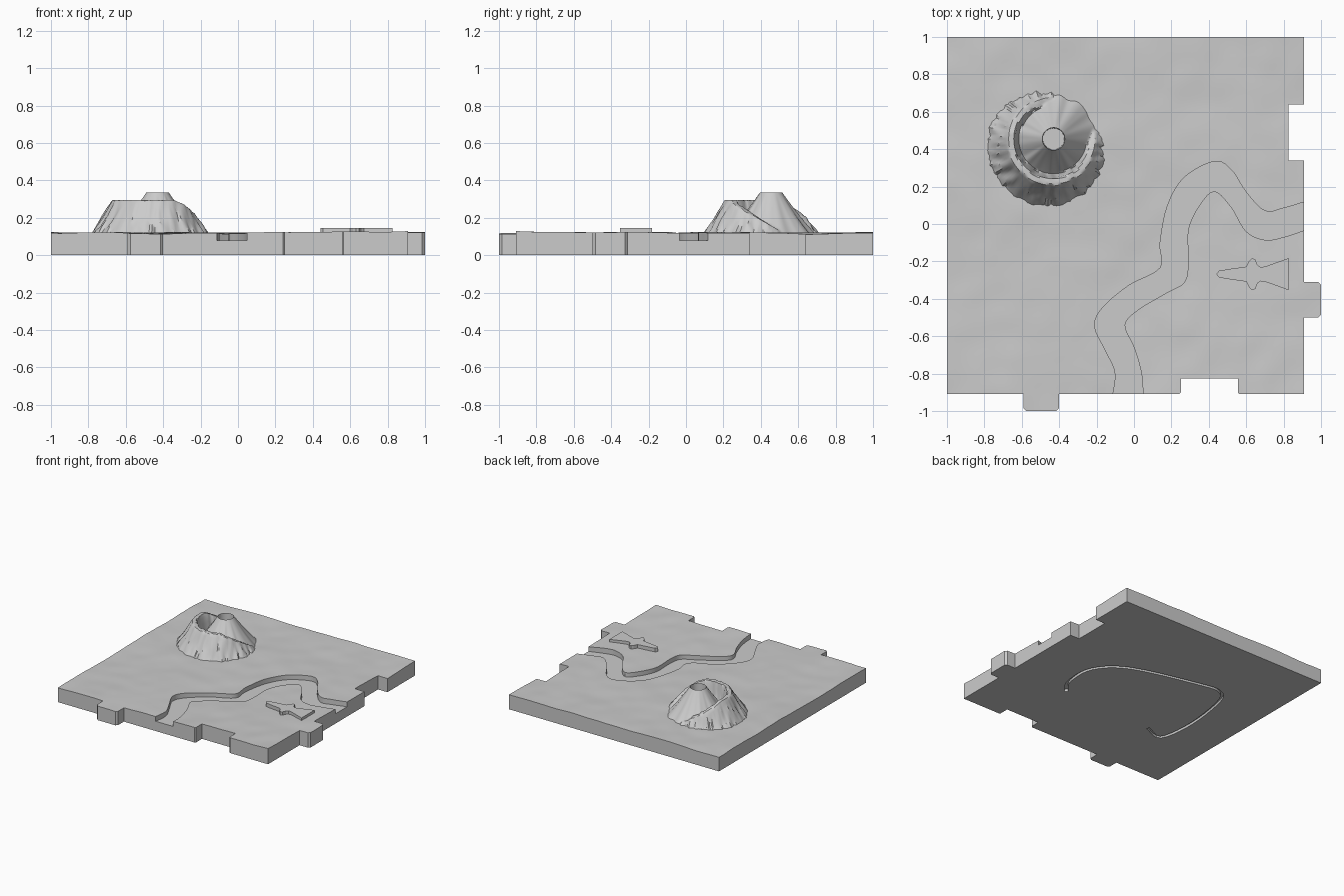
import bpy, bmesh, math
from mathutils import Vector, noise

cube = bpy.data.objects.get("Cube")
if cube:
    bpy.data.objects.remove(cube)

stone = bpy.data.materials.new("light grey stone")
stone.use_nodes = True
GREY = (0.6, 0.6, 0.6, 1)
stone.diffuse_color = GREY
stone.node_tree.nodes["Principled BSDF"].inputs["Base Color"].default_value = GREY


def add_object(name, bm):
    bmesh.ops.recalc_face_normals(bm, faces=bm.faces)
    mesh = bpy.data.meshes.new(name)
    bm.to_mesh(mesh)
    bm.free()
    mesh.materials.append(stone)
    obj = bpy.data.objects.new(name, mesh)
    bpy.context.collection.objects.link(obj)
    return obj


def prism(name, outline, z0, z1):
    bm = bmesh.new()
    face = bm.faces.new([bm.verts.new((x, y, z0)) for x, y in outline])
    new = bmesh.ops.extrude_face_region(bm, geom=[face])["geom"]
    bmesh.ops.translate(bm, verts=[v for v in new if isinstance(v, bmesh.types.BMVert)],
                        vec=(0, 0, z1 - z0))
    return add_object(name, bm)


def smooth_path(pts, steps=5):
    """Catmull-Rom curve through the points."""
    p = [Vector(q) for q in pts]
    p = [2 * p[0] - p[1]] + p + [2 * p[-1] - p[-2]]
    out = []
    for a, b, c, d in zip(p, p[1:], p[2:], p[3:]):
        for i in range(steps):
            t = i / steps
            out.append(b + (c - a) * t / 2 + (a - 2.5 * b + 2 * c - d / 2) * t * t
                       + (1.5 * b - 1.5 * c + d / 2 - a / 2) * t ** 3)
    return out + [p[-2]]


def boolean(obj, cutter, operation):
    mod = obj.modifiers.new(operation.lower(), 'BOOLEAN')
    mod.operation, mod.object, mod.solver = operation, cutter, 'EXACT'
    bpy.context.view_layer.objects.active = obj
    bpy.ops.object.modifier_apply(modifier=mod.name)
    bpy.data.objects.remove(cutter)


def smooth(obj, degrees):
    bpy.ops.object.select_all(action='DESELECT')
    obj.select_set(True)
    bpy.context.view_layer.objects.active = obj
    bpy.ops.object.shade_smooth_by_angle(angle=math.radians(degrees))


def ground(x, y):
    roll = noise.noise((x * 3, y * 3, 0.4)) + 0.5 * noise.noise((x * 7, y * 7, 2.1))
    rise = 0.008 * max(0, x) * max(0, -y + 0.3)
    return 0.118 + 0.007 * roll + rise


# Rolling terrain slab
bm = bmesh.new()
bmesh.ops.create_grid(bm, x_segments=80, y_segments=80, size=1.03)
for v in bm.verts:
    v.co.z = ground(v.co.x, v.co.y)
top = bm.faces[:]
low = bmesh.ops.extrude_face_region(bm, geom=top, use_keep_orig=True)["geom"]
for v in low:
    if isinstance(v, bmesh.types.BMVert):
        v.co.z = 0
tile = add_object("terrain_tile", bm)

# Interlocking outline with two tabs and two notches
outline = [(-1, 1), (-1, -0.91), (-0.59, -0.91), (-0.59, -0.985), (-0.575, -1), (-0.415, -1),
           (-0.4, -0.985), (-0.4, -0.91), (0.24, -0.91), (0.25, -0.9), (0.25, -0.825),
           (0.555, -0.825), (0.555, -0.9), (0.565, -0.91), (0.91, -0.91), (0.91, -0.5),
           (0.985, -0.5), (1, -0.485), (1, -0.325), (0.985, -0.31), (0.91, -0.31),
           (0.91, 0.34), (0.825, 0.34), (0.825, 0.64), (0.91, 0.64), (0.91, 1)]
boolean(tile, prism("outline_cutter", outline, -0.1, 0.3), 'INTERSECT')

# River channel
north_bank = [(-0.12, -0.95), (-0.1, -0.8), (-0.15, -0.68), (-0.21, -0.55), (-0.17, -0.45),
              (-0.03, -0.33), (0.14, -0.235), (0.14, -0.1), (0.18, 0.1), (0.27, 0.25),
              (0.43, 0.335), (0.52, 0.29), (0.6, 0.17), (0.7, 0.07), (0.8, 0.085), (0.95, 0.13)]
south_bank = [(0.05, -0.95), (0.04, -0.8), (0, -0.66), (-0.05, -0.54), (0.02, -0.46),
              (0.17, -0.37), (0.27, -0.31), (0.29, -0.2), (0.29, -0.03), (0.35, 0.1),
              (0.43, 0.175), (0.52, 0.09), (0.6, -0.04), (0.7, -0.085), (0.8, -0.07), (0.95, -0.02)]
river = smooth_path(north_bank) + smooth_path(south_bank)[::-1]
boolean(tile, prism("river_cutter", river, 0.08, 0.3), 'DIFFERENCE')

# Thin hooked groove in the underside
line = smooth_path([(0.39, -0.33), (0.47, -0.2), (0.46, 0.05), (0.24, 0.25), (-0.32, 0.4),
                    (-0.5, 0.41), (-0.59, 0.29), (-0.645, -0.1), (-0.6, -0.4), (-0.44, -0.36)])
left, right = [], []
for i, p in enumerate(line):
    d = (line[min(i + 1, len(line) - 1)] - line[max(i - 1, 0)]).normalized()
    side = Vector((-d.y, d.x)) * 0.012
    left.append(p + side)
    right.append(p - side)
boolean(tile, prism("groove_cutter", left + right[::-1], -0.05, 0.02), 'DIFFERENCE')
smooth(tile, 30)

# Raised pointer with side lobes and a flared tail
half = [(0.44, 0), (0.455, 0.018), (0.5, 0.026), (0.6, 0.04), (0.615, 0.07), (0.63, 0.085),
        (0.648, 0.08), (0.66, 0.05), (0.675, 0.038), (0.7, 0.04), (0.825, 0.085)]
MID = -0.268
pointer = [(x, MID + y) for x, y in half] + [(x, MID - y) for x, y in half[:0:-1]]
prism("raised_pointer", pointer, 0.09, 0.145)

# Volcano: a smooth cone inside a craggy half-ring ridge
CENTRE = Vector((-0.43, 0.455))
RIM, TOP, BASE = 0.06, 0.335, 0.115


def volcano_height(r, a):
    if r < RIM - 0.002:
        return 0.2
    c, s = math.cos(a), math.sin(a)
    facing = (1 + math.cos(a - math.radians(232))) / 2
    rough = noise.noise((c * 9, s * 9, r * 9)) + 0.7 * noise.noise((c * 22, s * 22, r * 16))
    # inner cone
    reach = 0.265 + 0.02 * noise.noise((c * 4, s * 4, 5))
    t = max(0, (reach - r) / (reach - RIM))
    cone = BASE - 0.03 + (TOP - BASE + 0.03) * min(1, t) ** 1.2
    # outer ridge
    edge = 0.24 + 0.15 * facing ** 0.8 + 0.012 * rough
    crest = 0.215 + 0.035 * facing + 0.01 * noise.noise((c * 6, s * 6, 1))
    height = 0.18 * min(1, max(0, facing * 1.5 - 0.12)) ** 0.8
    if r > crest:
        fall = max(0, (edge - r) / max(0.01, edge - crest))
        ridge = BASE - 0.02 + (height + 0.02) * min(1, fall) ** 1.15
        ridge += 0.016 * rough * math.sin(math.pi * min(1, fall))
    else:
        inner = max(0, 1 - max(0, crest - 0.035 - r) / 0.03)
        ridge = BASE + height * inner
    return max(cone, min(ridge, 0.296), BASE - 0.035)


SIDES = 144
radii = [0.03, RIM - 0.003, RIM] + [RIM + 0.009 * i for i in range(1, 40)]
bm = bmesh.new()
rings = []
for r in radii:
    ring = []
    for k in range(SIDES):
        a = math.tau * k / SIDES
        p = CENTRE + Vector((math.cos(a), math.sin(a))) * r
        ring.append(bm.verts.new((p.x, p.y, volcano_height(r, a))))
    rings.append(ring)
bm.faces.new(rings[0])
for inner, outer in zip(rings, rings[1:]):
    for k in range(SIDES):
        n = (k + 1) % SIDES
        bm.faces.new((inner[k], outer[k], outer[n], inner[n]))
bottom = bm.faces.new(rings[-1])
volcano = add_object("volcano", bm)
smooth(volcano, 35)
